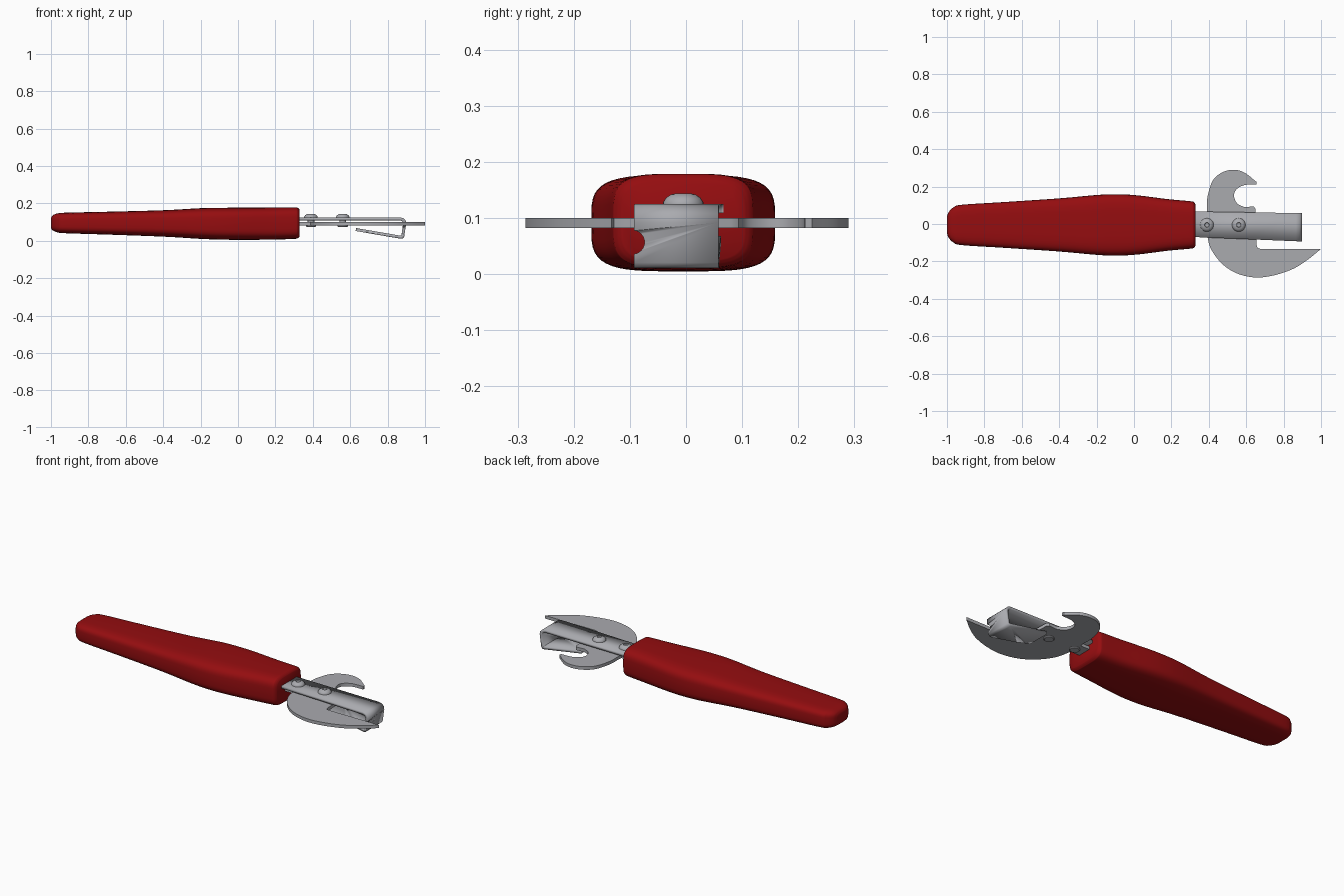
import bpy, bmesh, math
from mathutils import Vector

cube = bpy.data.objects.get("Cube")
if cube:
    bpy.data.objects.remove(cube, do_unlink=True)


def material(name, colour):
    m = bpy.data.materials.new(name)
    m.use_nodes = True
    m.diffuse_color = (*colour, 1)
    m.node_tree.nodes["Principled BSDF"].inputs["Base Color"].default_value = (*colour, 1)
    return m


red = material("red handle plastic", (0.30, 0.004, 0.005))
steel = material("steel", (0.40, 0.405, 0.43))


def add_object(name, bm, mat, angle=35):
    bmesh.ops.recalc_face_normals(bm, faces=bm.faces)
    mesh = bpy.data.meshes.new(name)
    bm.to_mesh(mesh)
    bm.free()
    ob = bpy.data.objects.new(name, mesh)
    bpy.context.collection.objects.link(ob)
    mesh.materials.append(mat)
    bpy.ops.object.select_all(action="DESELECT")
    ob.select_set(True)
    bpy.context.view_layer.objects.active = ob
    bpy.ops.object.shade_smooth_by_angle(angle=math.radians(angle))
    return ob


def smooth_path(points, steps=6):
    """Catmull-Rom curve through the points."""
    p = [Vector(q) for q in points]
    p = [2 * p[0] - p[1]] + p + [2 * p[-1] - p[-2]]
    out = []
    for a, b, c, d in zip(p, p[1:], p[2:], p[3:]):
        for i in range(steps):
            t = i / steps
            out.append(0.5 * (2 * b + (c - a) * t + (2 * a - 5 * b + 4 * c - d) * t * t
                              + (3 * b - a - 3 * c + d) * t ** 3))
    return out + [p[-2]]


def loft(rings):
    bm = bmesh.new()
    loops = [[bm.verts.new(v) for v in ring] for ring in rings]
    n = len(loops[0])
    for a, b in zip(loops, loops[1:]):
        for i in range(n):
            bm.faces.new((a[i], a[(i + 1) % n], b[(i + 1) % n], b[i]))
    bm.faces.new(loops[0])
    bm.faces.new(loops[-1])
    return bm


# Handle: rounded-rectangle sections (x, half width, bottom, top)
MID_Y = -0.005
sections = [
    (-1.0, 0.045, 0.068, 0.122), (-0.99, 0.07, 0.055, 0.136),
    (-0.965, 0.094, 0.045, 0.146), (-0.92, 0.108, 0.040, 0.150),
    (-0.70, 0.122, 0.033, 0.155), (-0.40, 0.142, 0.022, 0.163),
    (-0.20, 0.160, 0.010, 0.174), (-0.09, 0.164, 0.006, 0.176),
    (0.02, 0.158, 0.005, 0.177), (0.18, 0.138, 0.006, 0.178),
    (0.30, 0.127, 0.010, 0.179), (0.32, 0.122, 0.014, 0.176),
    (0.33, 0.109, 0.024, 0.166),
]


def handle_ring(s, n=48):
    x, w, lo, hi = s
    ring = []
    for i in range(n):
        a = math.tau * i / n
        c, d = math.cos(a), math.sin(a)
        ring.append((x, MID_Y + w * math.copysign(abs(c) ** 0.5, c),
                     (lo + hi) / 2 + (hi - lo) / 2 * math.copysign(abs(d) ** 0.5, d)))
    return ring


add_object("handle", loft([handle_ring(s) for s in smooth_path(sections, 4)]), red, 50)

# Blade: flat plate with a bottle hook on one side and a piercing point on the other
hook_outer = smooth_path([(0.39, 0.06), (0.392, 0.14), (0.42, 0.23), (0.47, 0.275),
                          (0.53, 0.29), (0.59, 0.275), (0.655, 0.225)])
hook_inner = smooth_path([(0.655, 0.212), (0.59, 0.208), (0.548, 0.185), (0.535, 0.15),
                          (0.552, 0.11), (0.59, 0.09)])
neck = [(0.64, 0.094), (0.65, 0.08), (0.655, -0.11), (0.66, -0.128), (0.675, -0.133)]
belly = smooth_path([(1.0, -0.133), (0.93, -0.19), (0.85, -0.24), (0.75, -0.274),
                     (0.65, -0.286), (0.55, -0.264), (0.47, -0.212), (0.41, -0.13),
                     (0.387, -0.04)])
tang = [(0.25, -0.04), (0.25, 0.04)]
outline = hook_outer + hook_inner + neck + belly + tang + [(0.387, 0.04)]
add_object("blade", loft([[(p[0], p[1], z) for p in outline] for z in (0.082, 0.1)]), steel)

# Strap: bent sheet that folds down and back under the blade
fold = [(0.25, 0.117), (0.6, 0.117), (0.865, 0.117), (0.88, 0.113), (0.889, 0.104),
        (0.891, 0.092), (0.881, 0.024), (0.877, 0.019), (0.869, 0.019), (0.63, 0.06)]
bm = bmesh.new()
rows = []
for x, z in fold:
    t = (x - 0.33) / 0.56
    rows.append([bm.verts.new((x, -0.07 - 0.023 * t, z)),
                 bm.verts.new((x, 0.067 - 0.009 * t, z))])
for a, b in zip(rows, rows[1:]):
    bm.faces.new((a[0], a[1], b[1], b[0]))
strap = add_object("strap", bm, steel)
solid = strap.modifiers.new("thickness", "SOLIDIFY")
solid.thickness = 0.016
solid.offset = 0
solid.use_even_offset = True

# Round notch through the folded end of the strap
bm = loft([[(x, -0.095 + 0.021 * math.cos(math.tau * i / 32),
             0.057 + 0.021 * math.sin(math.tau * i / 32)) for i in range(32)]
           for x in (0.58, 0.95)])
cutter = add_object("notch_cutter", bm, steel)
cutter.hide_render = True
cutter.hide_set(True)
cut = strap.modifiers.new("notch", "BOOLEAN")
cut.operation = "DIFFERENCE"
cut.solver = "EXACT"
cut.object = cutter
bpy.context.view_layer.objects.active = strap
for name in [m.name for m in strap.modifiers if m.type in {"SOLIDIFY", "BOOLEAN"}]:
    strap.modifiers.move(strap.modifiers.find(name), len(strap.modifiers) - 1)
    bpy.ops.object.modifier_apply(modifier=name)
bpy.data.objects.remove(cutter, do_unlink=True)

# Rivets: domed head with a dimple, shank and small foot (radius, height)
rivet_profile = [(0.024, 0.074), (0.027, 0.077), (0.027, 0.083), (0.018, 0.083),
                 (0.018, 0.124), (0.036, 0.124), (0.036, 0.128), (0.031, 0.136),
                 (0.022, 0.142), (0.013, 0.144), (0.011, 0.138)]
for name, x in (("rear_rivet", 0.39), ("front_rivet", 0.56)):
    rings = [[(x + r * math.cos(math.tau * i / 28),
               MID_Y + r * math.sin(math.tau * i / 28), z) for i in range(28)]
             for r, z in rivet_profile]
    add_object(name, loft(rings), steel)
